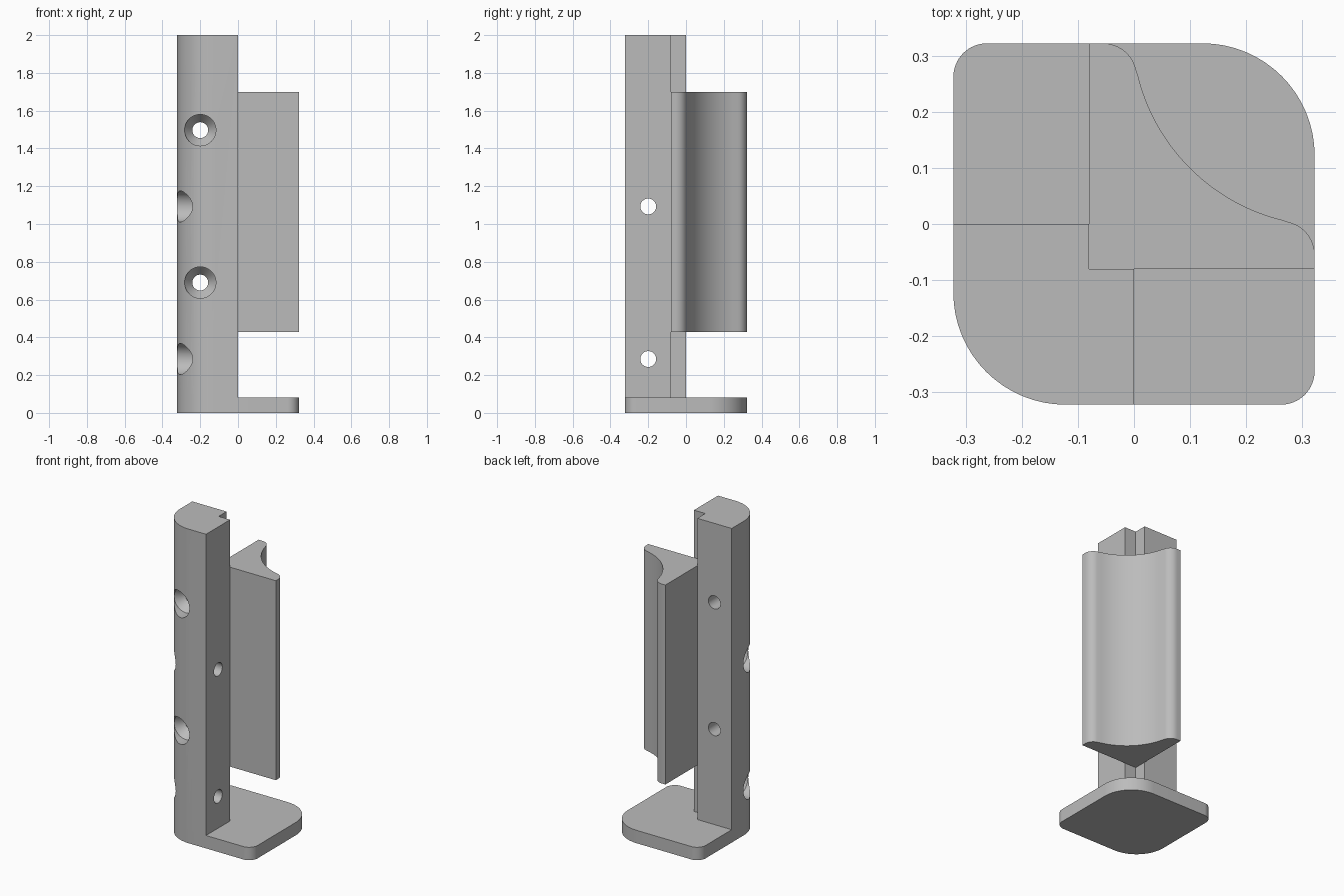
import bpy
import bmesh
from math import cos, sin, pi, radians

cube = bpy.data.objects.get("Cube")
if cube:
    bpy.data.objects.remove(cube, do_unlink=True)

grey = bpy.data.materials.new("plain grey")
grey.use_nodes = True
grey.diffuse_color = (0.5, 0.5, 0.5, 1)
grey.node_tree.nodes["Principled BSDF"].inputs["Base Color"].default_value = (0.5, 0.5, 0.5, 1)

H = 0.322      # half width of the footprint
BIG = 0.2      # large corner radius
SMALL = 0.06   # small corner radius
NOTCH = -0.08  # inner corner shared by post and bracket
HOLE = -0.2    # distance of the screw axes from the centre


def arc(cx, cy, r, start, end, n=16):
    angles = [radians(start + (end - start) * i / n) for i in range(n + 1)]
    return [(cx + r * cos(a), cy + r * sin(a)) for a in angles]


def finish(name, bm):
    bmesh.ops.recalc_face_normals(bm, faces=bm.faces)
    mesh = bpy.data.meshes.new(name)
    bm.to_mesh(mesh)
    bm.free()
    mesh.materials.append(grey)
    obj = bpy.data.objects.new(name, mesh)
    bpy.context.collection.objects.link(obj)
    return obj


def prism(name, outline, z0, z1):
    bm = bmesh.new()
    face = bm.faces.new([bm.verts.new((x, y, z0)) for x, y in outline])
    up = bmesh.ops.extrude_face_region(bm, geom=[face])["geom"]
    verts = [v for v in up if isinstance(v, bmesh.types.BMVert)]
    bmesh.ops.translate(bm, verts=verts, vec=(0, 0, z1 - z0))
    return finish(name, bm)


def screw_cutter(name, z, along_x, n=48):
    """Countersunk bore turned about a horizontal axis."""
    bm = bmesh.new()
    rings = []
    for depth, r in ((-0.4, 0.083), (-0.238, 0.083), (-0.185, 0.042), (0.1, 0.042)):
        ring = []
        for i in range(n):
            a = 2 * pi * i / n
            side = HOLE + r * cos(a)
            x, y = (depth, side) if along_x else (side, depth)
            ring.append(bm.verts.new((x, y, z + r * sin(a))))
        rings.append(ring)
    for a, b in zip(rings, rings[1:]):
        for i in range(n):
            j = (i + 1) % n
            bm.faces.new((a[i], a[j], b[j], b[i]))
    bm.faces.new(rings[0])
    bm.faces.new(rings[-1])
    obj = finish(name, bm)
    obj.hide_render = True
    return obj


def smooth(obj):
    bpy.ops.object.select_all(action="DESELECT")
    obj.select_set(True)
    bpy.context.view_layer.objects.active = obj
    bpy.ops.object.shade_smooth_by_angle(angle=radians(30))


# Base plate: two large and two small rounded corners
b, s = H - BIG, H - SMALL
base = prism("base_plate",
             arc(-b, -b, BIG, 180, 270) + arc(s, -s, SMALL, 270, 360)
             + arc(b, b, BIG, 0, 90) + arc(-s, s, SMALL, 90, 180), 0, 0.082)

# Upright post with a square notch along its inner corner
post = prism("post",
             arc(-b, -b, BIG, 180, 270) + [(0, -H), (0, NOTCH), (NOTCH, NOTCH),
                                           (NOTCH, 0), (-H, 0)], 0.082, 2)

# Countersunk screw holes, alternating between the two outer faces
for i, z in enumerate((0.285, 0.69, 1.093, 1.497)):
    cutter = screw_cutter("screw_cutter", z, along_x=i % 2 == 0)
    cut = post.modifiers.new("screw_hole", "BOOLEAN")
    cut.operation = "DIFFERENCE"
    cut.solver = "EXACT"
    cut.object = cutter
    bpy.context.view_layer.objects.active = post
    bpy.ops.object.modifier_apply(modifier=cut.name)
    bpy.data.objects.remove(cutter, do_unlink=True)

# Bracket: rounded tips joined by a hollow curve, symmetric about the diagonal
c = 0.348
tip = arc(s, -0.055, SMALL, 0, 78, 10)
hollow = arc(c, c, 0.351, 258, 192, 32)[1:-1]
other_tip = [(y, x) for x, y in reversed(tip)]
bracket = prism("bracket",
                [(NOTCH, NOTCH), (H, NOTCH)] + tip + hollow + other_tip + [(NOTCH, H)],
                0.428, 1.698)

for obj in (base, post, bracket):
    smooth(obj)
